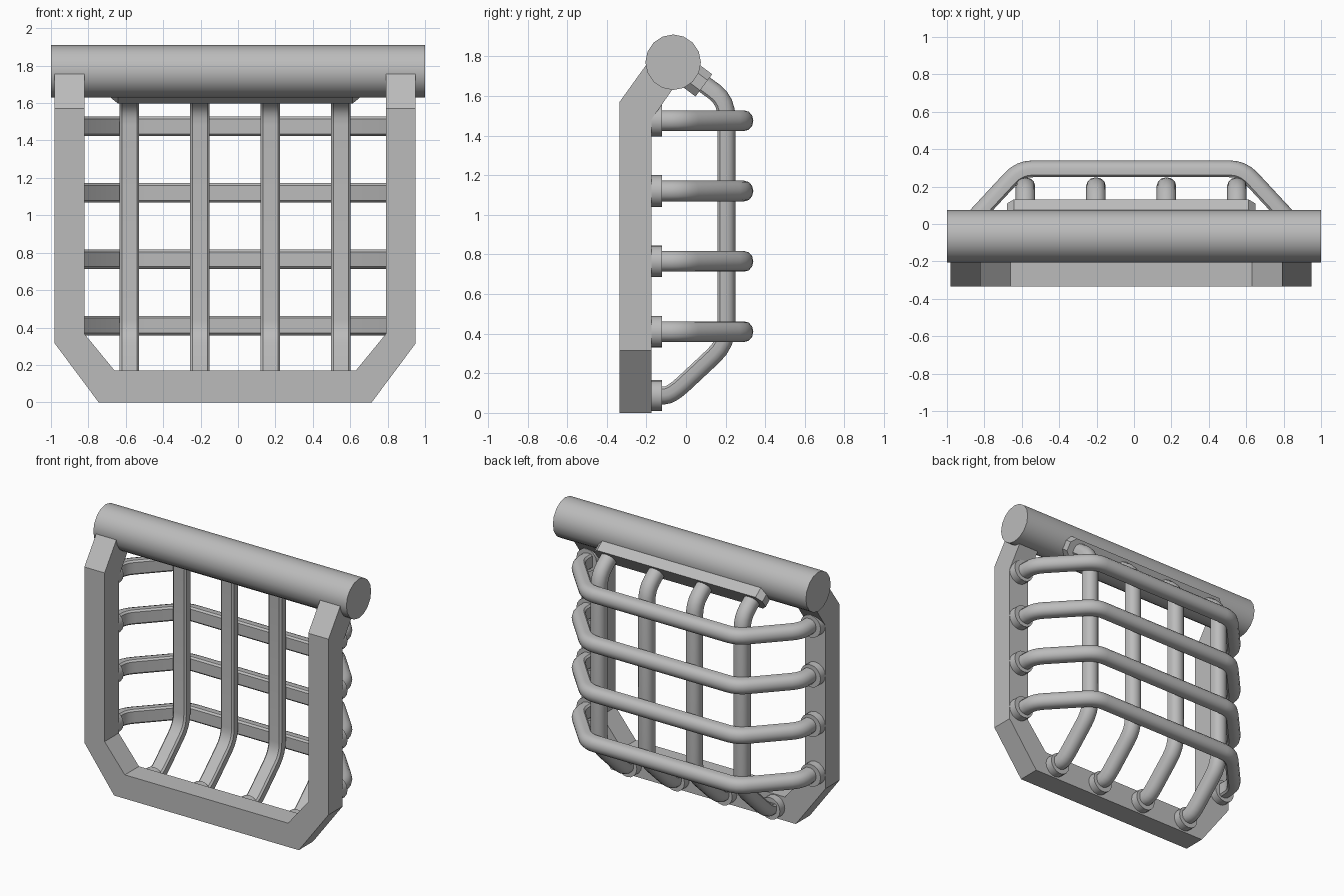
import bpy, bmesh, math
from mathutils import Vector, Matrix

cube = bpy.data.objects.get("Cube")
if cube:
    bpy.data.objects.remove(cube)

grey = bpy.data.materials.new("grey_metal")
grey.use_nodes = True
GREY = (0.5, 0.5, 0.5, 1)
grey.diffuse_color = GREY
grey.node_tree.nodes["Principled BSDF"].inputs["Base Color"].default_value = GREY

MID = -0.015                       # centre line of the frame and bars
TUBE_Y, TUBE_Z, TUBE_R = -0.065, 1.77, 0.14


def finish(name, bm, smooth=True):
    bmesh.ops.recalc_face_normals(bm, faces=bm.faces)
    mesh = bpy.data.meshes.new(name)
    bm.to_mesh(mesh)
    bm.free()
    mesh.materials.append(grey)
    obj = bpy.data.objects.new(name, mesh)
    bpy.context.collection.objects.link(obj)
    if smooth:
        bpy.ops.object.select_all(action='DESELECT')
        obj.select_set(True)
        bpy.context.view_layer.objects.active = obj
        bpy.ops.object.shade_smooth_by_angle(angle=math.radians(35))
    return obj


def loft(name, rings, smooth=True):
    """Skin a row of equal rings and cap both ends."""
    bm = bmesh.new()
    rows = [[bm.verts.new(p) for p in ring] for ring in rings]
    n = len(rows[0])
    for a, b in zip(rows, rows[1:]):
        for i in range(n):
            j = (i + 1) % n
            bm.faces.new((a[i], a[j], b[j], b[i]))
    bm.faces.new(rows[0])
    bm.faces.new(rows[-1])
    return finish(name, bm, smooth)


def cylinder(name, centre, radius, depth, sides, axis):
    bm = bmesh.new()
    turn = Matrix.Rotation(math.pi / 2, 4, axis)
    bmesh.ops.create_cone(bm, cap_ends=True, segments=sides, radius1=radius,
                          radius2=radius, depth=depth,
                          matrix=Matrix.Translation(centre) @ turn)
    return finish(name, bm)


def round_path(points, trim, steps=4):
    """Replace each inner corner by a short curve."""
    pts = [Vector(p) for p in points]
    out = [pts[0]]
    for a, c, b in zip(pts, pts[1:], pts[2:]):
        start = c + (a - c).normalized() * min(trim, (a - c).length * 0.45)
        end = c + (b - c).normalized() * min(trim, (b - c).length * 0.45)
        for k in range(steps + 1):
            t = k / steps
            out.append(start * (1 - t) ** 2 + c * 2 * t * (1 - t) + end * t * t)
    return out + [pts[-1]]


# Bar section: flat on the inner side, round on the outer side
SECTION = [(0.052 * math.cos(math.pi * k / 6), 0.045 * math.sin(math.pi * k / 6))
           for k in range(7)]
SECTION += [(-0.052, -0.033), (-0.04, -0.045), (0.04, -0.045), (0.052, -0.033)]


def bar(name, path, place):
    """Sweep the section along a flat path; place maps (across, point) to 3D."""
    rings = []
    for i, p in enumerate(path):
        d1 = (p - path[max(i - 1, 0)]).normalized()
        d2 = (path[min(i + 1, len(path) - 1)] - p).normalized()
        d = (d1 + d2).normalized()
        normal = Vector((-d.y, d.x))
        rings.append([place(u, p + normal * v) for u, v in SECTION])
    return loft(name, rings)


# Top tube
cylinder("top_tube", (0, TUBE_Y, TUBE_Z), TUBE_R, 2.0, 16, 'Y')

# U-shaped frame with its arms leaning back into the tube
FRONT, BACK = -0.335, -0.175
OUT, INN = 0.965, 0.805


def frame_ring(side, outer, inner, front, back):
    (xo, zo), (xi, zi) = outer, inner
    return [(MID + side * x, y, z + dz) for x, z, y, dz in (
        (xo, zo, front[0], front[1]), (xi, zi, front[0], front[1]),
        (xi, zi, back[0], back[1]), (xo, zo, back[0], back[1]))]


def half_frame(side):
    flat = ((FRONT, 0), (BACK, 0))
    return [
        frame_ring(side, (OUT, 0), (INN, 0), (-0.195, 1.765), (-0.06, 1.645)),
        frame_ring(side, (OUT, 0), (INN, 0), (FRONT, 1.57), (BACK, 1.48)),
        frame_ring(side, (OUT, 0.315), (INN, 0.365), *flat),
        frame_ring(side, (0.73, 0), (0.645, 0.17), *flat)]


loft("frame", half_frame(-1) + half_frame(1)[::-1], smooth=False)

# Horizontal bars with a round flange at each end
half = [(-0.885, -0.15), (-0.885, -0.017), (-0.595, 0.295)]
across = round_path(half + [(-x, y) for x, y in reversed(half)], 0.07)
for i in range(4):
    z = 0.41 + 0.355 * i
    bar(f"horizontal_bar_{i + 1}", across,
        lambda u, p: (MID + p.x, p.y, z + u))
    for side, label in ((1, "left"), (-1, "right")):
        cylinder(f"{label}_flange_{i + 1}", (MID + side * 0.885, -0.15, z),
                 0.08, 0.06, 16, 'X')

# Vertical bars with a round flange at the foot
down = round_path([(0.07, 1.675), (0.205, 1.575), (0.205, 0.35),
                   (-0.075, 0.088), (-0.15, 0.088)], 0.09)
for i in range(4):
    x = MID + 0.377 * (i - 1.5)
    bar(f"vertical_bar_{i + 1}", down, lambda u, p: (x + u, p.x, p.y))
    cylinder(f"foot_flange_{i + 1}", (x, -0.15, 0.088), 0.078, 0.06, 16, 'X')

# Mounting plate on the tube, with clipped corners
tilt = math.radians(-37)
radial = Vector((0, math.cos(tilt), math.sin(tilt)))
upward = Vector((0, -math.sin(tilt), math.cos(tilt)))
L, H, C = 0.665, 0.07, 0.038
outline = [(L, H - C), (L - C, H), (C - L, H), (-L, H - C),
           (-L, C - H), (C - L, -H), (L - C, -H), (L, C - H)]
axis = Vector((MID, TUBE_Y, TUBE_Z))
loft("mounting_plate",
     [[axis + Vector((a, 0, 0)) + upward * b + radial * r for a, b in outline]
      for r in (0.115, 0.194)], smooth=False)
